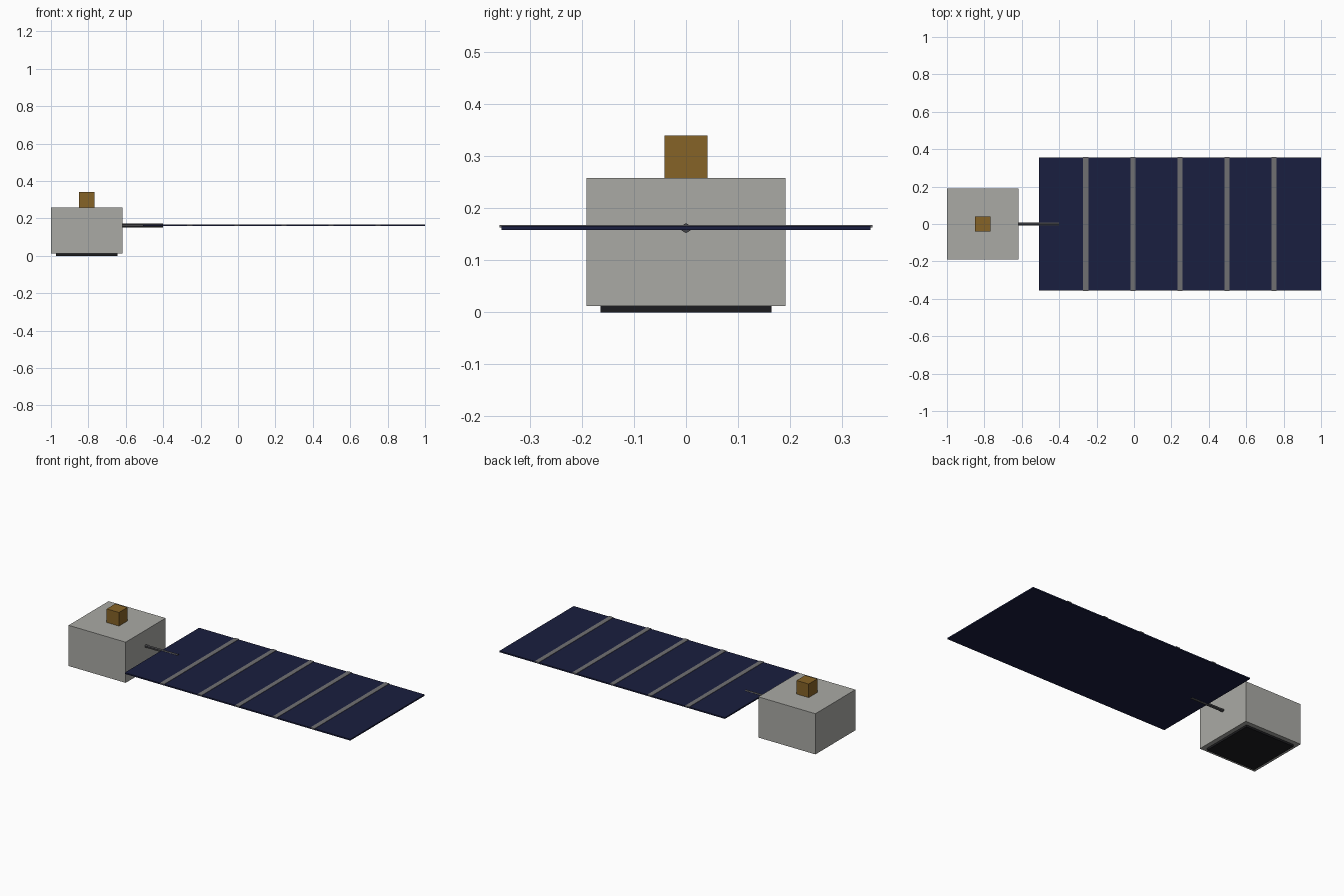
import bpy, bmesh, math
from mathutils import Matrix

if "Cube" in bpy.data.objects:
    bpy.data.objects.remove(bpy.data.objects["Cube"])


def material(name, rgb):
    m = bpy.data.materials.new(name)
    m.diffuse_color = (*rgb, 1)
    m.use_nodes = True
    m.node_tree.nodes["Principled BSDF"].inputs["Base Color"].default_value = m.diffuse_color
    return m


def add_object(name, bm, mat):
    me = bpy.data.meshes.new(name)
    bm.to_mesh(me)
    bm.free()
    me.materials.append(mat)
    ob = bpy.data.objects.new(name, me)
    bpy.context.collection.objects.link(ob)
    return ob


def box(name, x, y, z, mat):
    """Box from (min, max) ranges along each axis."""
    bm = bmesh.new()
    size = [r[1] - r[0] for r in (x, y, z)]
    mid = [(r[0] + r[1]) / 2 for r in (x, y, z)]
    bmesh.ops.create_cube(bm, size=1, matrix=Matrix.Translation(mid) @ Matrix.Diagonal((*size, 1)))
    return add_object(name, bm, mat)


hull = material("hull_grey", (0.40, 0.40, 0.375))
black = material("base_black", (0.012, 0.012, 0.014))
gold = material("gold", (0.24, 0.125, 0.02))
navy = material("solar_navy", (0.01, 0.013, 0.05))
metal = material("strip_grey", (0.16, 0.16, 0.17))
dark = material("boom_grey", (0.06, 0.06, 0.065))

# Body with base plate below and instrument box on top
box("body", (-1.0, -0.618), (-0.191, 0.191), (0.012, 0.258), hull)
box("base_plate", (-0.973, -0.645), (-0.164, 0.164), (0, 0.012), black)
box("instrument_box", (-0.85, -0.768), (-0.041, 0.041), (0.258, 0.34), gold)

# Hexagonal boom running from the body into the panel
bm = bmesh.new()
turn = Matrix.Rotation(math.pi / 2, 4, 'Y') @ Matrix.Rotation(math.pi / 2, 4, 'Z')
bmesh.ops.create_cone(bm, cap_ends=True, segments=6, radius1=0.0095, radius2=0.0095, depth=0.218,
                      matrix=Matrix.Translation((-0.509, 0, 0.162)) @ turn)
add_object("boom", bm, dark)

# Solar panel and its raised dividing strips
x0, x1 = -0.509, 1.0
box("solar_panel", (x0, x1), (-0.355, 0.355), (0.158, 0.166), navy)
for i in range(1, 6):
    x = x0 + (x1 - x0) * i / 6
    box(f"panel_strip_{i}", (x - 0.014, x + 0.014), (-0.358, 0.358), (0.163, 0.168), metal)
